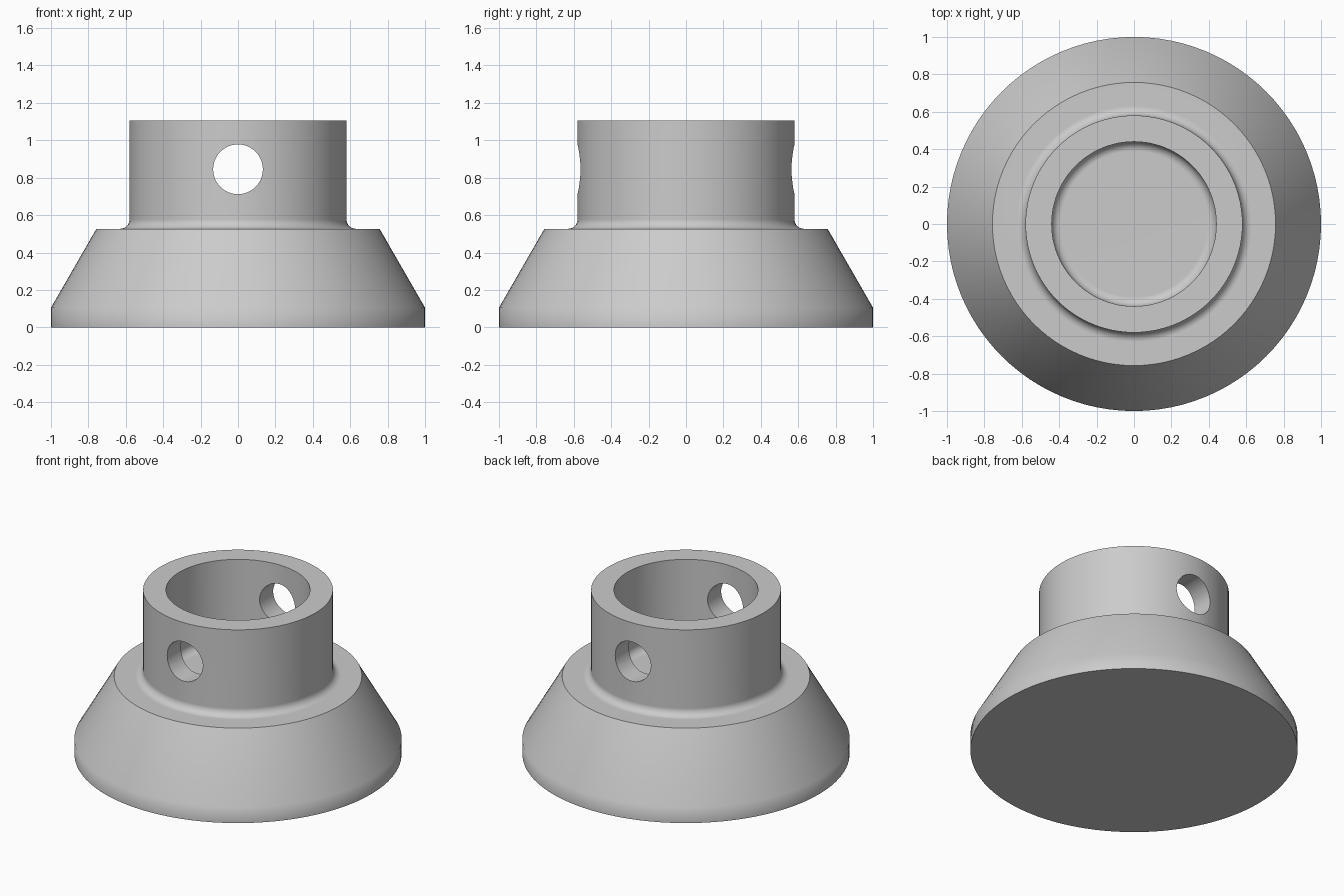
import bpy, bmesh, math

cube = bpy.data.objects.get("Cube")
if cube:
    bpy.data.objects.remove(cube, do_unlink=True)

SEGMENTS = 96
BASE_R, RIM_Z = 1.0, 0.105
SHOULDER_R, SHOULDER_Z = 0.757, 0.527
COLLAR_R, BORE_R, TOP_Z = 0.58, 0.44, 1.107
FILLET = 0.05
HOLE_R, HOLE_Z = 0.133, 0.845

grey = bpy.data.materials.new("plain grey")
grey.use_nodes = True
colour = (0.6, 0.6, 0.6, 1)
grey.diffuse_color = colour
grey.node_tree.nodes["Principled BSDF"].inputs["Base Color"].default_value = colour


def fillet(wall_r, side, steps=6):
    """Concave arc from the floor up to the wall; side is +1 outside, -1 inside."""
    points = []
    for i in range(steps + 1):
        a = math.pi / 2 * i / steps
        points.append((wall_r + side * FILLET * (1 - math.sin(a)),
                       SHOULDER_Z + FILLET * (1 - math.cos(a))))
    return points


def revolve(name, profile):
    """Spin a radius/height profile around z into a closed solid."""
    bm = bmesh.new()
    verts = [bm.verts.new((r, 0, z)) for r, z in profile]
    edges = [bm.edges.new(pair) for pair in zip(verts, verts[1:])]
    bmesh.ops.spin(bm, geom=verts + edges, cent=(0, 0, 0), axis=(0, 0, 1),
                   angle=2 * math.pi, steps=SEGMENTS)
    bmesh.ops.remove_doubles(bm, verts=bm.verts, dist=0.0001)
    bmesh.ops.recalc_face_normals(bm, faces=bm.faces)
    mesh = bpy.data.meshes.new(name)
    bm.to_mesh(mesh)
    bm.free()
    obj = bpy.data.objects.new(name, mesh)
    bpy.context.collection.objects.link(obj)
    mesh.materials.append(grey)
    return obj


# Flared base, collar and blind bore in one turned profile
profile = [(0, 0), (BASE_R, 0), (BASE_R, RIM_Z), (SHOULDER_R, SHOULDER_Z)]
profile += fillet(COLLAR_R, 1)
profile += [(COLLAR_R, TOP_Z), (BORE_R, TOP_Z)]
profile += fillet(BORE_R, -1)[::-1]
profile += [(0, SHOULDER_Z)]
body = revolve("flared_foot", profile)

# Cross hole drilled front to back through the collar
bpy.ops.mesh.primitive_cylinder_add(vertices=48, radius=HOLE_R, depth=2,
                                    location=(0, 0, HOLE_Z),
                                    rotation=(math.pi / 2, 0, 0))
drill = bpy.context.object
drill.name = "cross_hole_cutter"
drill.data.materials.append(grey)
cut = body.modifiers.new("cross_hole", "BOOLEAN")
cut.operation = "DIFFERENCE"
cut.solver = "EXACT"
cut.object = drill

bpy.ops.object.select_all(action="DESELECT")
body.select_set(True)
bpy.context.view_layer.objects.active = body
bpy.ops.object.modifier_apply(modifier=cut.name)
bpy.data.objects.remove(drill, do_unlink=True)

# Smooth turned surfaces with crisp machined edges
bpy.ops.object.shade_smooth_by_angle(angle=math.radians(35))
weighted = body.modifiers.new("even_shading", "WEIGHTED_NORMAL")
weighted.keep_sharp = True
